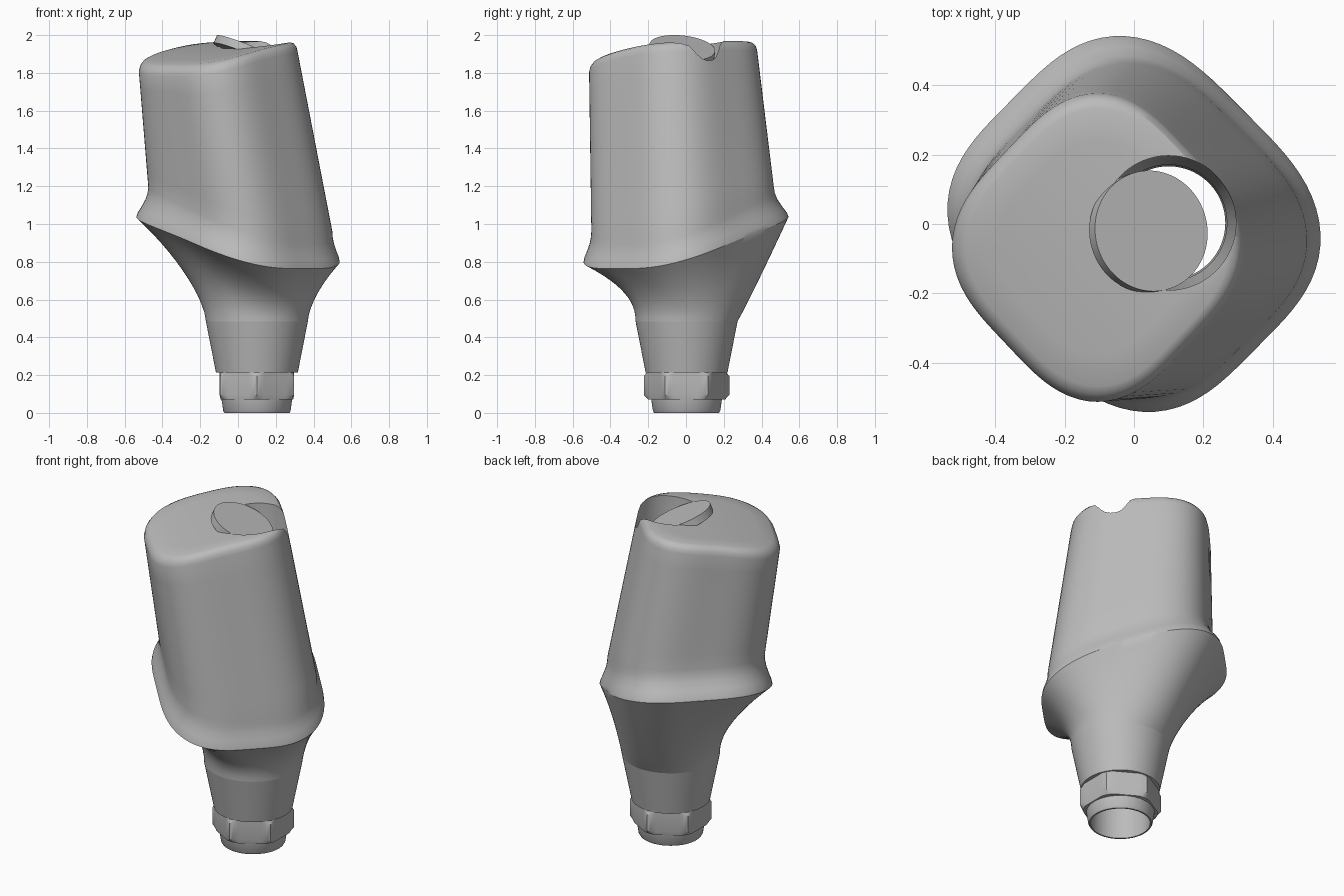
import bpy, bmesh, math
from mathutils import Vector

cube = bpy.data.objects.get("Cube")
if cube:
    bpy.data.objects.remove(cube, do_unlink=True)

metal = bpy.data.materials.new("grey metal")
metal.use_nodes = True
GREY = (0.5, 0.5, 0.5, 1)
metal.diffuse_color = GREY
metal.node_tree.nodes["Principled BSDF"].inputs["Base Color"].default_value = GREY

N = 96
ANGLES = [math.tau * i / N for i in range(N)]
AXIS = Vector((0.1, 0.003, 0))       # axis of the lower post and the bore
NECK_Z, NECK_R = 0.485, 0.27


def loft(name, rings):
    """Closed solid through a list of rings, capped with a fan at both ends."""
    bm = bmesh.new()
    rows = [[bm.verts.new(p) for p in ring] for ring in rings]
    for a, b in zip(rows, rows[1:]):
        for i in range(N):
            j = (i + 1) % N
            bm.faces.new((a[i], a[j], b[j], b[i]))
    for row in (rows[0], rows[-1]):
        mid = bm.verts.new(sum((v.co for v in row), Vector()) / N)
        for i in range(N):
            bm.faces.new((row[i], row[(i + 1) % N], mid))
    bmesh.ops.recalc_face_normals(bm, faces=bm.faces)
    mesh = bpy.data.meshes.new(name)
    bm.to_mesh(mesh)
    bm.free()
    obj = bpy.data.objects.new(name, mesh)
    bpy.context.collection.objects.link(obj)
    mesh.materials.append(metal)
    return obj


def select(obj):
    bpy.ops.object.select_all(action='DESELECT')
    obj.select_set(True)
    bpy.context.view_layer.objects.active = obj


def round_ring(r, z):
    return [AXIS + Vector((r * math.cos(a), r * math.sin(a), z)) for a in ANGLES]


def hex_ring(apothem, limit, z):
    """Hexagon with corners on the y axis, its corners trimmed to a circle."""
    ring = []
    for a in ANGLES:
        off = (a + math.pi / 6) % (math.pi / 3) - math.pi / 6
        r = min(apothem / math.cos(off), limit)
        ring.append(AXIS + Vector((r * math.cos(a), r * math.sin(a), z)))
    return ring


def outline(cx, cy, hx, hy, shear):
    """Flat-sided rounded diamond, as 2D points."""
    pts = []
    for a in ANGLES:
        r = (1 + 0.06 * math.cos(4 * a)) / 1.06
        x, y = hx * r * math.cos(a), hy * r * math.sin(a)
        pts.append(Vector((cx + x - shear * y, cy + y - shear * x, 0)))
    return pts


def margin_z(p):
    u = (p.y - p.x) / math.sqrt(2)
    return 0.935 + 0.29 * u - 0.1 * u * u


def top_z(p):
    v = p.x + p.y
    return 1.947 + 0.095 * v - 0.09 * v * v


def at_z(p, z):
    return Vector((p.x, p.y, z))


# Lower post: plug, hexagonal key and cone
post = loft("lower_post", [
    round_ring(0.172, 0), round_ring(0.178, 0.01), round_ring(0.187, 0.07),
    hex_ring(0.192, 0.205, 0.072), hex_ring(0.197, 0.226, 0.095),
    hex_ring(0.197, 0.226, 0.195), hex_ring(0.197, 0.212, 0.213),
    round_ring(0.217, 0.215), round_ring(NECK_R, NECK_Z)])

# Upper body: flare, margin lip, leaning walls and domed top
margin = outline(0, 0, 0.538, 0.542, 0.05)
shoulder = outline(0.012, -0.018, 0.487, 0.483, 0.04)
crown = outline(-0.105, -0.068, 0.42, 0.445, 0)
neck = round_ring(NECK_R, NECK_Z)
rings = []
STEPS = 12
for k in range(STEPS + 1):
    t = k / STEPS
    ring = []
    for a, n, m in zip(ANGLES, neck, margin):
        f = t ** (1.55 - 0.6 * math.sin(a))
        ring.append(at_z(n.lerp(m, f), NECK_Z + (margin_z(m) - NECK_Z) * t))
    rings.append(ring)
for blend, rise in ((0.1, 0.02), (0.4, 0.05), (0.75, 0.09), (0.93, 0.125), (1, 0.16)):
    rings.append([at_z(m.lerp(s, blend), margin_z(m) + rise)
                  for m, s in zip(margin, shoulder)])
wall_top = [at_z(c, top_z(c) - 0.05) for c in crown]
base = rings[-1]
for k in range(1, 9):
    rings.append([b.lerp(w, k / 8) for b, w in zip(base, wall_top)])
mid = sum(crown, Vector()) / N
for scale, drop in ((0.985, 0.025), (0.95, 0.008), (0.9, 0), (0.7, 0),
                    (0.5, 0), (0.3, 0), (0.1, 0)):
    ring = [mid.lerp(c, scale) for c in crown]
    rings.append([at_z(p, top_z(p) - drop) for p in ring])
body = loft("upper_body", rings)

# Tapered bore through both parts
bore = loft("bore_cutter", [round_ring(0.163, -0.1), round_ring(0.168, 1.5),
                            round_ring(0.194, 1.88), round_ring(0.194, 2.3)])
bore.hide_render = True
for obj in (post, body):
    cut = obj.modifiers.new("bore", 'BOOLEAN')
    cut.operation = 'DIFFERENCE'
    cut.solver = 'EXACT'
    cut.object = bore
    select(obj)
    bpy.ops.object.modifier_apply(modifier=cut.name)
bpy.data.objects.remove(bore, do_unlink=True)

# Tilted disc in the mouth of the bore
normal = Vector((0.37, 0.1, 0.92)).normalized()
turn = Vector((0, 0, 1)).rotation_difference(normal)
centre = Vector((0.05, -0.02, 1.933))
disc = loft("tilted_disc", [
    [centre + turn @ Vector((0.175 * math.cos(a), 0.175 * math.sin(a), h)) for a in ANGLES]
    for h in (-0.045, 0)])

for obj in (post, body, disc):
    select(obj)
    bpy.ops.object.shade_smooth_by_angle(angle=math.radians(30))
